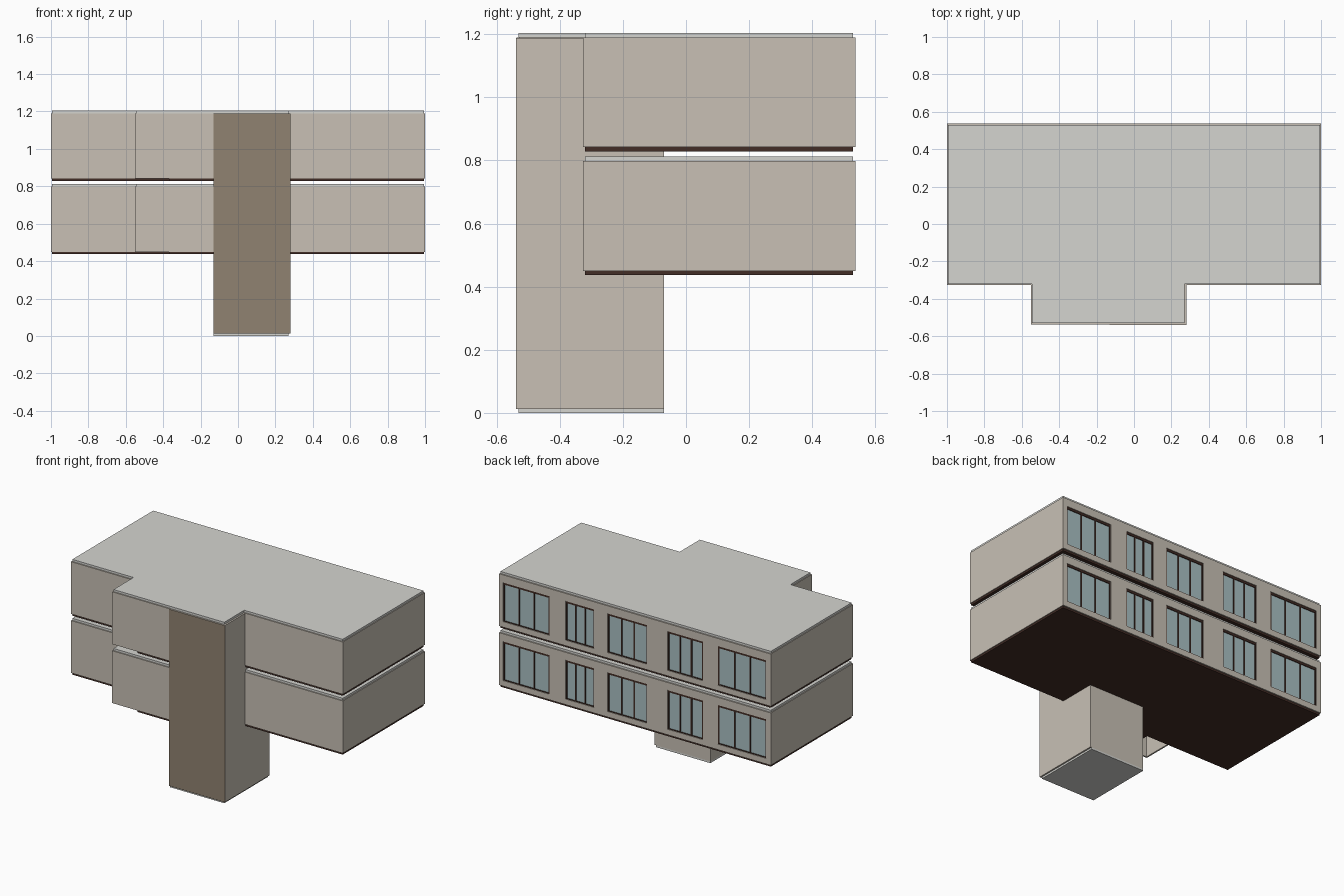
import bpy, bmesh
from mathutils import Vector

cube = bpy.data.objects.get("Cube")
if cube:
    bpy.data.objects.remove(cube, do_unlink=True)


def material(name, rgb):
    m = bpy.data.materials.new(name)
    m.use_nodes = True
    m.diffuse_color = (*rgb, 1)
    m.node_tree.nodes["Principled BSDF"].inputs["Base Color"].default_value = (*rgb, 1)
    return m


BEIGE = material("beige wall", (0.58, 0.53, 0.46))
GREY = material("grey concrete", (0.66, 0.66, 0.63))
TAUPE = material("taupe cladding", (0.28, 0.225, 0.165))
BROWN = material("dark brown", (0.055, 0.026, 0.019))
GLASS = material("window glass", (0.40, 0.53, 0.55))


def finish(name, bm, *mats):
    bmesh.ops.recalc_face_normals(bm, faces=bm.faces)
    me = bpy.data.meshes.new(name)
    bm.to_mesh(me)
    bm.free()
    for m in mats:
        me.materials.append(m)
    ob = bpy.data.objects.new(name, me)
    bpy.context.collection.objects.link(ob)
    return ob


def add_box(bm, x0, x1, y0, y1, z0, z1):
    verts = bmesh.ops.create_cube(bm, size=1)["verts"]
    for v in verts:
        v.co = Vector((x1 if v.co.x > 0 else x0,
                       y1 if v.co.y > 0 else y0,
                       z1 if v.co.z > 0 else z0))


def boxes(name, mat, *dims):
    bm = bmesh.new()
    for d in dims:
        add_box(bm, *d)
    return finish(name, bm, mat)


def slab(name, mat, left, z0, z1):
    """Floor plate: main rectangle plus a front wing starting at x = left."""
    outline = [(-E, B), (-E, F), (left, F), (left, WF), (WR, WF), (WR, F), (E, F), (E, B)]
    bm = bmesh.new()
    face = bm.faces.new([bm.verts.new((x, y, z0)) for x, y in outline])
    top = bmesh.ops.extrude_face_region(bm, geom=[face])["geom"]
    for v in top:
        if isinstance(v, bmesh.types.BMVert):
            v.co.z = z1
    return finish(name, bm, mat)


# Plate edges, wall thickness and tower footprint
E, F, B, WF, WR = 0.995, -0.32, 0.529, -0.53, 0.27
T = 0.01
WALL_F, WALL_B, WING_F = -0.327, 0.537, -0.537
WING_L, TOWER_L, TOWER_R, TOWER_B = -0.55, -0.13, 0.28, -0.07

# Window spans along x, each with three panes
WINDOWS = [(-0.965, -0.61), (-0.50, -0.24), (-0.09, 0.20), (0.30, 0.51), (0.63, 0.97)]


def storey(label, z):
    top = z + 0.36
    sill, head = z + 0.037, z + 0.297
    slab(label + "_floor", BROWN, -0.37, z - 0.013, z + 0.003)
    slab(label + "_ceiling", GREY, WING_L + 0.005, top - 0.013, top + 0.002)
    wall_top = top - 0.012

    # Outer walls and the projecting front wing
    boxes(label + "_side_walls", BEIGE,
          (1 - T, 1, WALL_F, WALL_B, z, wall_top),
          (-1, T - 1, WALL_F, WALL_B, z, wall_top))
    boxes(label + "_front_walls", BEIGE,
          (TOWER_R - T, 1 - T, WALL_F, WALL_F + T, z, wall_top),
          (T - 1, WING_L, WALL_F, WALL_F + T, z, wall_top))
    boxes(label + "_wing_walls", BEIGE,
          (WING_L, WING_L + T, WING_F, WALL_F + T, z, wall_top),
          (WING_L + T, TOWER_L, WING_F, WING_F + T, z, wall_top))

    # Back wall: strips below and above the openings, piers between them
    y0 = WALL_B - 0.014
    dims = [(T - 1, 1 - T, y0, WALL_B, z, sill),
            (T - 1, 1 - T, y0, WALL_B, head, wall_top)]
    edges = [T - 1] + [x for w in WINDOWS for x in w] + [1 - T]
    for a, b in zip(edges[::2], edges[1::2]):
        dims.append((a, b, y0, WALL_B, sill, head))
    boxes(label + "_back_wall", BEIGE, *dims)

    # Glass and dark frames
    panes, frames = [], []
    for a, b in WINDOWS:
        panes.append((a, b, y0, y0 + 0.005, sill, head))
        front = y0 + 0.01
        frames.append((a, b, y0, front, head - 0.014, head))
        frames.append((a, b, y0, front, sill, sill + 0.005))
        for i in range(4):
            x = a + 0.004 + (b - a - 0.008) * i / 3
            frames.append((x - 0.004, x + 0.004, y0, front, sill, head))
    boxes(label + "_window_glass", GLASS, *panes)
    boxes(label + "_window_frames", BROWN, *frames)


storey("lower_storey", 0.45)
storey("upper_storey", 0.842)

# Tower with a clad front face
bm = bmesh.new()
add_box(bm, TOWER_L, TOWER_R, WING_F - 0.002, TOWER_B, 0.012, 1.188)
bm.normal_update()
for f in bm.faces:
    f.material_index = 1 if f.normal.y < -0.5 else 0
finish("tower", bm, BEIGE, TAUPE)
boxes("tower_base", GREY, (TOWER_L, WR, WF, TOWER_B, 0, 0.013))
